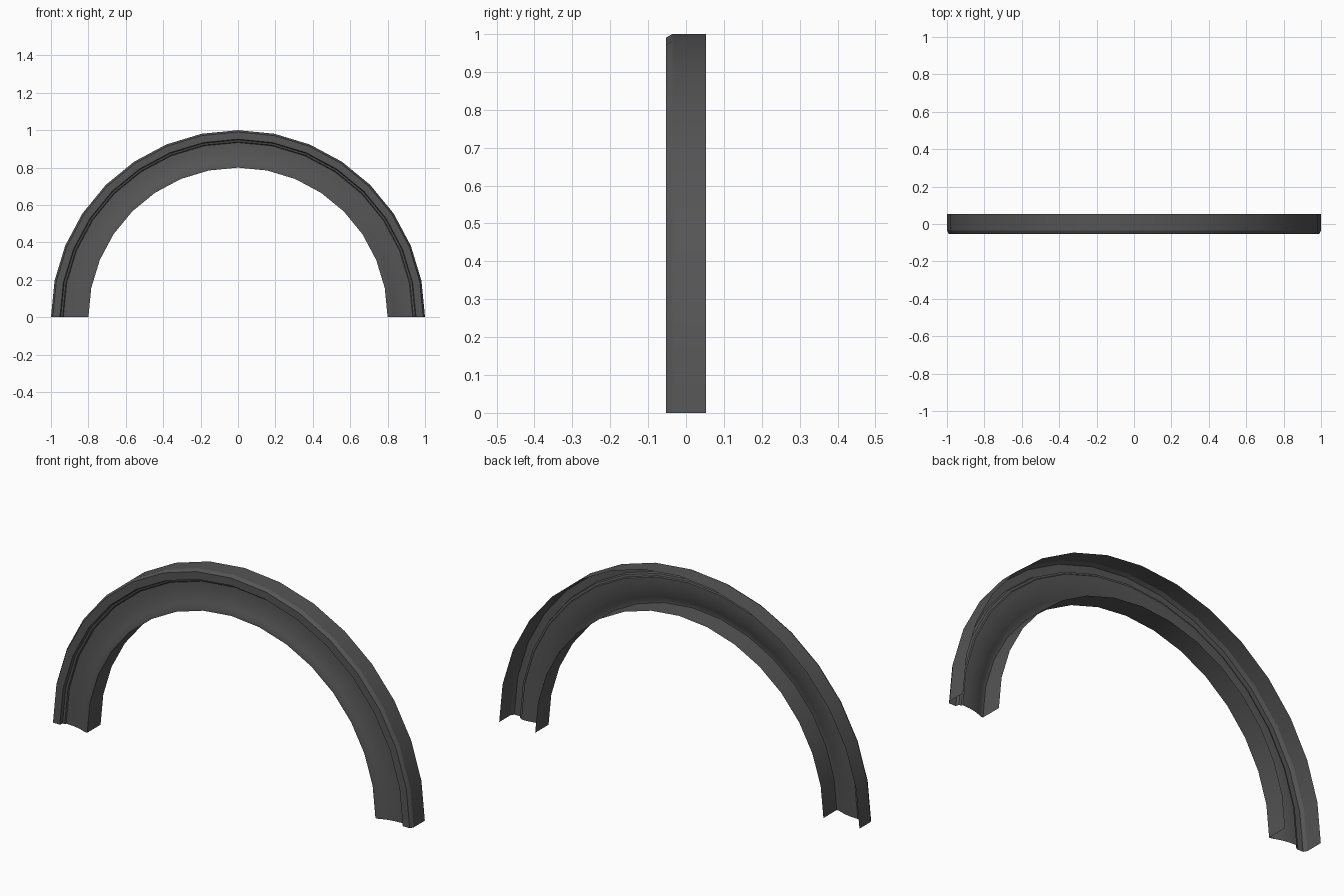
import bpy, bmesh, math

if "Cube" in bpy.data.objects:
    bpy.data.objects.remove(bpy.data.objects["Cube"])

# Charcoal plastic, one colour for the whole trim
mat = bpy.data.materials.new("charcoal")
mat.diffuse_color = (0.09, 0.09, 0.09, 1)
mat.use_nodes = True
mat.node_tree.nodes["Principled BSDF"].inputs["Base Color"].default_value = mat.diffuse_color

# Open moulding profile as (radius, y): outer wall, rim, groove, cove, inner wall
profile = [(1.0, 0.053), (1.0, -0.036), (0.99, -0.053), (0.952, -0.053),
           (0.948, -0.037), (0.938, -0.034), (0.934, -0.028)]
for i in range(1, 7):
    t = i / 6
    profile.append((0.934 - 0.122 * t, -0.028 - 0.025 * t ** 2.2))
profile += [(0.80, -0.053), (0.80, 0.053)]

# Sweep the profile over a half circle
SEGMENTS = 16
bm = bmesh.new()
rings = []
for s in range(SEGMENTS + 1):
    a = math.pi * s / SEGMENTS
    rings.append([bm.verts.new((r * math.cos(a), y, r * math.sin(a))) for r, y in profile])
for a, b in zip(rings, rings[1:]):
    for j in range(len(profile) - 1):
        bm.faces.new((a[j], a[j + 1], b[j + 1], b[j]))

# Make the outside of the open shell face outward
bm.normal_update()
outer = max(bm.faces, key=lambda f: f.calc_center_median().z)
if outer.normal.z < 0:
    bmesh.ops.reverse_faces(bm, faces=bm.faces[:])

mesh = bpy.data.meshes.new("arch_trim")
bm.to_mesh(mesh)
bm.free()
mesh.materials.append(mat)
obj = bpy.data.objects.new("arch_trim", mesh)
bpy.context.collection.objects.link(obj)
bpy.context.view_layer.objects.active = obj
obj.select_set(True)
bpy.ops.object.shade_smooth_by_angle(angle=math.radians(28))
